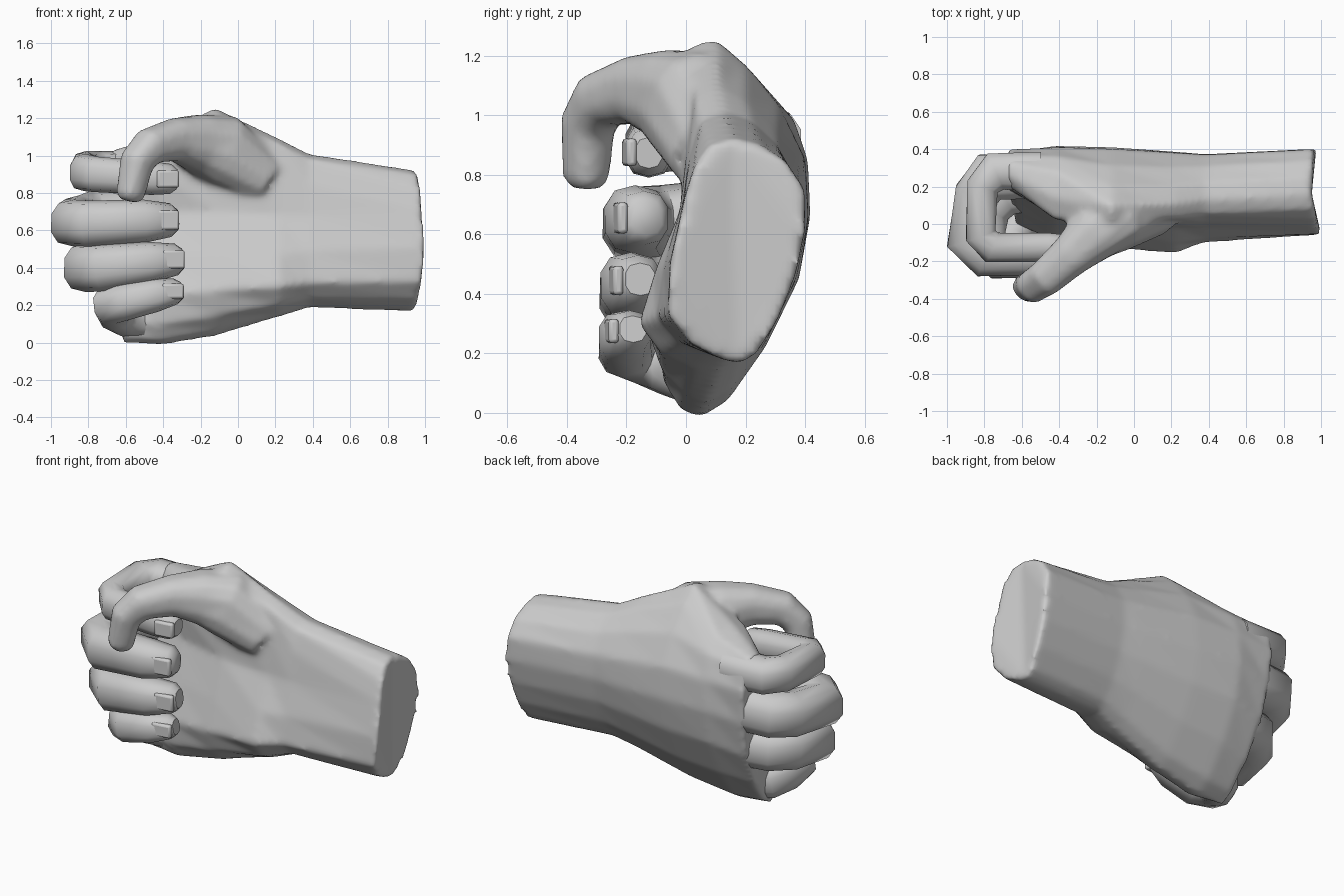
import bpy, bmesh, math
from mathutils import Vector

if "Cube" in bpy.data.objects:
    bpy.data.objects.remove(bpy.data.objects["Cube"])


def make_object(name, rings):
    """Skin a list of equal-length closed rings and cap both ends."""
    bm = bmesh.new()
    loops = [[bm.verts.new(p) for p in ring] for ring in rings]
    n = len(loops[0])
    for a, b in zip(loops, loops[1:]):
        for i in range(n):
            j = (i + 1) % n
            bm.faces.new((a[i], a[j], b[j], b[i]))
    bm.faces.new(loops[0])
    bm.faces.new(loops[-1])
    bmesh.ops.recalc_face_normals(bm, faces=bm.faces)
    me = bpy.data.meshes.new(name)
    bm.to_mesh(me)
    bm.free()
    ob = bpy.data.objects.new(name, me)
    bpy.context.collection.objects.link(ob)
    return ob


def select(*obs):
    bpy.ops.object.select_all(action='DESELECT')
    for o in obs:
        o.select_set(True)
    bpy.context.view_layer.objects.active = obs[0]


def smooth_loop(pts):
    """Double the points of a closed profile with a Catmull-Rom midpoint."""
    out, n = [], len(pts)
    for i in range(n):
        a, b, c, d = (Vector(pts[(i + k) % n]) for k in (-1, 0, 1, 2))
        out += [b, (9 * (b + c) - a - d) / 16]
    return out


def tube(name, path, up, sides=10):
    """Digit along (x, y, z, in-plane radius, side radius) with mitred joints."""
    up = Vector(up).normalized()
    pts = [Vector(p[:3]) for p in path]
    rad = [p[3:] for p in path]
    # rounded tip
    d = (pts[-1] - pts[-2]).normalized()
    r, h = rad[-1]
    pts.append(pts[-1] + d * 0.035)
    rad.append((r * 0.65, h * 0.65))
    rings = []
    for i, p in enumerate(pts):
        d0 = (p - pts[max(i - 1, 0)]).normalized() if i else (pts[1] - p).normalized()
        d1 = (pts[i + 1] - p).normalized() if i < len(pts) - 1 else d0
        t = (d0 + d1).normalized()
        side = t.cross(up).normalized()
        u = side.cross(t)
        m = 1 / max(t.dot(d0), 0.75)
        ring = []
        for k in range(sides):
            a = 2 * math.pi * (k + 0.5) / sides
            c, s = math.cos(a), math.sin(a)
            c = math.copysign(abs(c) ** 0.8, c)
            s = math.copysign(abs(s) ** 0.8, s)
            ring.append(p + side * c * rad[i][0] * m + u * s * rad[i][1])
        rings.append(ring)
    return make_object(name, rings)


# Forearm and palm: (y, z) profiles, top front -> back -> bottom -> palm side
profiles = [
    (0.98, [(.08, .9), (.25, .9), (.4, .75), (.37, .46), (.24, .2), (.12, .18), (-.06, .33), (-.01, .7)]),
    (0.38, [(.05, .98), (.22, .98), (.37, .78), (.34, .48), (.2, .22), (.08, .2), (-.1, .32), (-.02, .68)]),
    (0.22, [(.03, 1.06), (.2, 1.05), (.38, .8), (.35, .47), (.18, .18), (.03, .15), (-.16, .3), (-.02, .68)]),
    (-0.12, [(.02, 1.24), (.2, 1.17), (.4, .85), (.37, .45), (.15, .08), (0, .06), (-.13, .28), (-.01, .7)]),
    (-0.42, [(.02, 1.06), (.28, 1.07), (.41, .85), (.38, .45), (.14, .04), (-.02, .01), (-.09, .25), (.06, .7)]),
    (-0.68, [(.21, .98), (.33, 1.02), (.4, .84), (.33, .4), (.11, .04), (-.01, .03), (0, .25), (.17, .7)]),
]
rings = []
for x, prof in profiles:
    ring = []
    for y, z in smooth_loop(prof):
        dx = -0.3 * (z - 0.56) ** 2 - 0.06 * max(y, 0) + 0.02 if x > 0.9 else 0
        if x < -0.6:
            dx = 0.08 * (0.8 - z) * (z < 0.8)
        ring.append((x + dx, y, z))
    rings.append(ring)
palm = make_object("palm_and_wrist", rings)

# Thumb, merged smoothly into the palm
thumb = tube("thumb", [
    (.14, .1, .86, .14, .15), (-.1, .04, 1.03, .19, .19), (-.22, -.06, 1.07, .155, .15),
    (-.34, -.17, 1.085, .115, .115), (-.47, -.285, 1.05, .095, .1),
    (-.54, -.33, .97, .085, .09), (-.575, -.335, .79, .075, .075)], (1, -1, 0), 12)
select(palm, thumb)
bpy.ops.object.join()
rm = palm.modifiers.new("merge", 'REMESH')
rm.mode = 'VOXEL'
rm.voxel_size = 0.018
rm.use_smooth_shade = True
sm = palm.modifiers.new("soften", 'SMOOTH')
sm.factor = 0.5
sm.iterations = 8

# Curled fingers
fingers = {
    "index_finger": [
        (-.5, .28, .91, .11, .11), (-.74, .28, .92, .1, .105), (-.81, .2, .92, .085, .105),
        (-.82, -.06, .91, .08, .1), (-.76, -.125, .9, .08, .095), (-.46, -.125, .88, .08, .09),
        (-.36, -.125, .875, .07, .08)],
    "middle_finger": [
        (-.55, .26, .68, .13, .14), (-.77, .25, .68, .125, .135), (-.84, .16, .66, .12, .13),
        (-.88, -.08, .64, .115, .125), (-.79, -.165, .635, .12, .125), (-.5, -.17, .65, .105, .115),
        (-.36, -.14, .655, .085, .09)],
    "ring_finger": [
        (-.53, .2, .42, .13, .13), (-.7, .17, .42, .13, .13), (-.78, .08, .41, .12, .13),
        (-.81, -.1, .4, .115, .13), (-.72, -.18, .4, .115, .125), (-.47, -.185, .43, .105, .11),
        (-.33, -.16, .445, .08, .085)],
    "little_finger": [
        (-.5, .05, .14, .1, .12), (-.6, .02, .14, .1, .11), (-.65, -.06, .17, .1, .11),
        (-.67, -.14, .2, .095, .105), (-.6, -.2, .22, .095, .1), (-.44, -.205, .255, .09, .09),
        (-.335, -.185, .275, .07, .07)],
}
for name, path in fingers.items():
    f = tube(name, path, (0, 0, 1))
    select(f)
    bpy.ops.object.shade_smooth_by_angle(angle=math.radians(50))
    # Fingernail lying on the outer side of the tip
    x, y, z, r, h = path[-1]
    bpy.ops.mesh.primitive_cube_add(size=1, location=(x - .015, y - r + .005, z))
    nail = bpy.context.object
    nail.name = name.replace("finger", "nail")
    nail.scale = (.12, .035, h * 1.15)
    nail.rotation_euler = (0, 0, .15)
    bpy.ops.object.transform_apply(location=False)
    bv = nail.modifiers.new("round", 'BEVEL')
    bv.width = 0.012
    bv.segments = 2
    bpy.ops.object.shade_smooth_by_angle(angle=math.radians(50))
